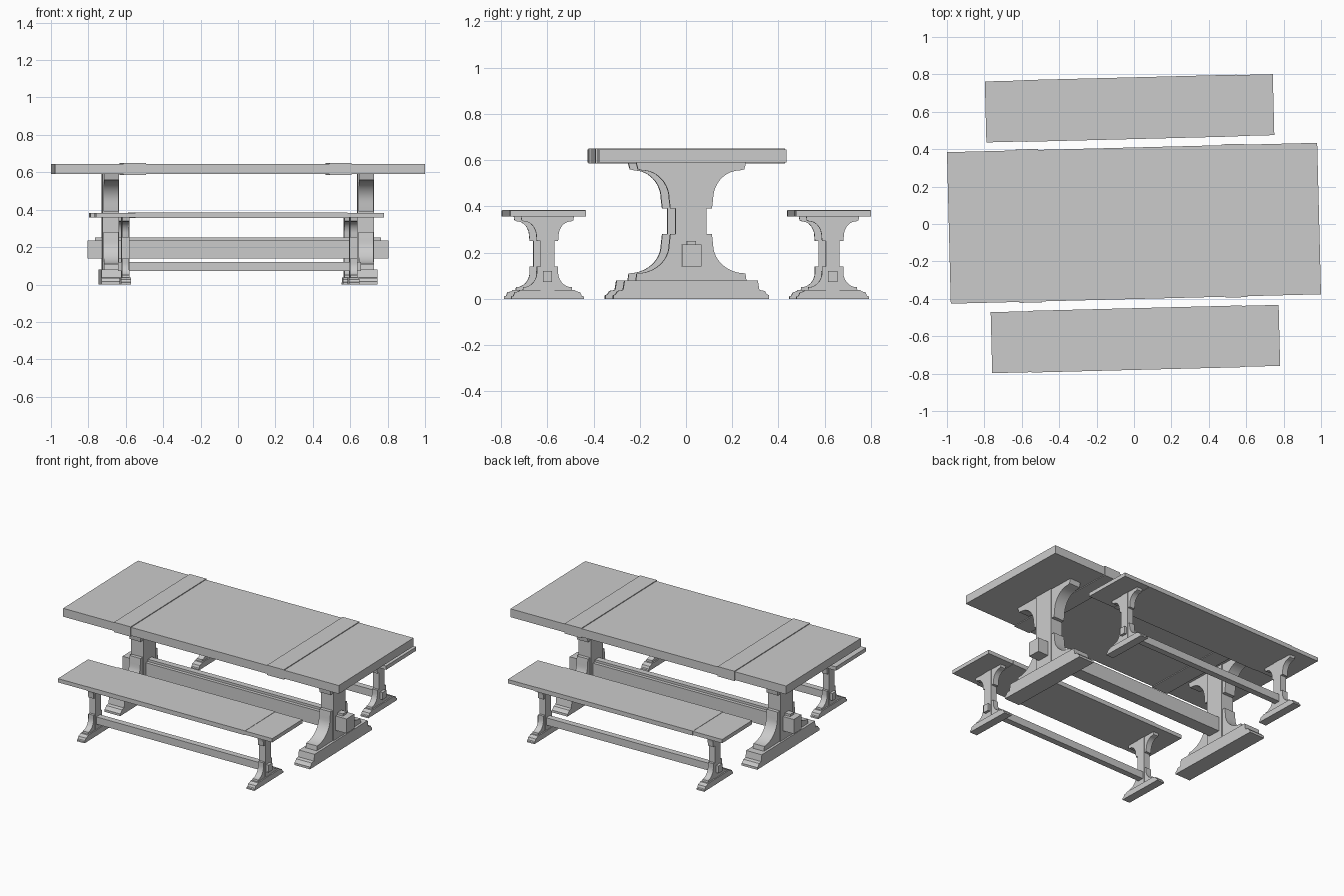
import bpy, bmesh, math
from mathutils import Matrix

if "Cube" in bpy.data.objects:
    bpy.data.objects.remove(bpy.data.objects["Cube"])

ROT = Matrix.Rotation(math.radians(1.45), 4, 'Z')   # whole set is turned slightly


def finish(name, bm):
    bmesh.ops.recalc_face_normals(bm, faces=bm.faces)
    bm.transform(ROT)
    me = bpy.data.meshes.new(name)
    bm.to_mesh(me)
    bm.free()
    ob = bpy.data.objects.new(name, me)
    bpy.context.collection.objects.link(ob)
    return ob


def box(name, x0, x1, y0, y1, z0, z1):
    bm = bmesh.new()
    bmesh.ops.create_cube(bm, size=1)
    bm.transform(Matrix.Translation(((x0 + x1) / 2, (y0 + y1) / 2, (z0 + z1) / 2))
                 @ Matrix.Diagonal((x1 - x0, y1 - y0, z1 - z0, 1)))
    return finish(name, bm)


def slab(name, half_profile, x, half_t, yc):
    """Extrude a y-symmetric (y, z) half profile along x."""
    pts = half_profile + [(-y, z) for y, z in reversed(half_profile)]
    bm = bmesh.new()
    f = bm.faces.new([bm.verts.new((x - half_t, yc + y, z)) for y, z in pts])
    r = bmesh.ops.extrude_face_region(bm, geom=[f])
    vs = [g for g in r['geom'] if isinstance(g, bmesh.types.BMVert)]
    bmesh.ops.translate(bm, verts=vs, vec=(2 * half_t, 0, 0))
    ob = finish(name, bm)
    bpy.ops.object.select_all(action='DESELECT')
    ob.select_set(True)
    bpy.context.view_layer.objects.active = ob
    bpy.ops.object.shade_smooth_by_angle(angle=math.radians(25))
    return ob


def cove(y0, z0, y1, z1, n=12):
    """Concave quarter ellipse from the upright (y0, z0) to the flat (y1, z1)."""
    return [(y1 - (y1 - y0) * math.cos(a), z0 + (z1 - z0) * math.sin(a))
            for a in (math.pi / 2 * i / n for i in range(n + 1))]


def trestle(name, x, yc, foot, low, high, post, t):
    slab(name + "_foot", foot, x, t * 1.25, yc)
    slab(name + "_lower_bracket", low, x, t * 0.88, yc)
    slab(name + "_upper_bracket", high, x, t * 0.88, yc)
    w, z0, z1 = post
    box(name + "_post", x - t, x + t, yc - w, yc + w, z0, z1)


# table top: boards with two proud battens
Y = 0.004
box("table_top", -0.99, 0.99, Y - 0.405, Y + 0.405, 0.59, 0.645)
for x in (-0.562, 0.538):
    box("table_top_batten", x - 0.06, x + 0.06, Y - 0.41, Y + 0.41, 0.585, 0.65)

# table trestles
foot = [(0.337, 0), (0.337, 0.015), (0.327, 0.02), (0.318, 0.034), (0.295, 0.038), (0.288, 0.08)]
low = [(0.24, 0.075), (0.235, 0.11)] + cove(0.095, 0.235, 0.235, 0.11)[::-1][1:] + [(0.09, 0.28)]
high = [(0.09, 0.39)] + cove(0.095, 0.43, 0.21, 0.555) + [(0.23, 0.56), (0.238, 0.59)]
for s in (-1, 1):
    trestle("table_trestle", s * 0.682, Y, foot, low, high, (0.067, 0.04, 0.59), 0.045)

# table stretcher with a slim cap rail
box("table_stretcher", -0.805, 0.805, Y - 0.042, Y + 0.042, 0.14, 0.235)
box("table_stretcher_cap", -0.765, 0.765, Y - 0.02, Y + 0.02, 0.235, 0.25)

# benches
foot = [(0.157, 0), (0.157, 0.01), (0.148, 0.013), (0.142, 0.028), (0.125, 0.032), (0.118, 0.038)]
low = [(0.107, 0.035), (0.105, 0.05)] + cove(0.046, 0.115, 0.105, 0.05)[::-1][1:] + [(0.046, 0.14)]
high = [(0.046, 0.25)] + cove(0.048, 0.27, 0.102, 0.335) + [(0.112, 0.34), (0.115, 0.358)]
for s in (-1, 1):
    yc, xc = s * 0.617 + 0.002, -0.008
    box("bench_seat", xc - 0.56, xc + 0.575, yc - 0.165, yc + 0.165, 0.355, 0.384)
    for x0, x1 in ((-0.77, -0.56), (0.575, 0.77)):
        box("bench_end_board", xc + x0, xc + x1, yc - 0.163, yc + 0.163, 0.357, 0.382)
    for e in (-1, 1):
        trestle("bench_trestle", xc + e * 0.61, yc, foot, low, high, (0.03, 0.02, 0.357), 0.022)
    box("bench_stretcher", xc - 0.65, xc + 0.65, yc - 0.02, yc + 0.02, 0.072, 0.12)
